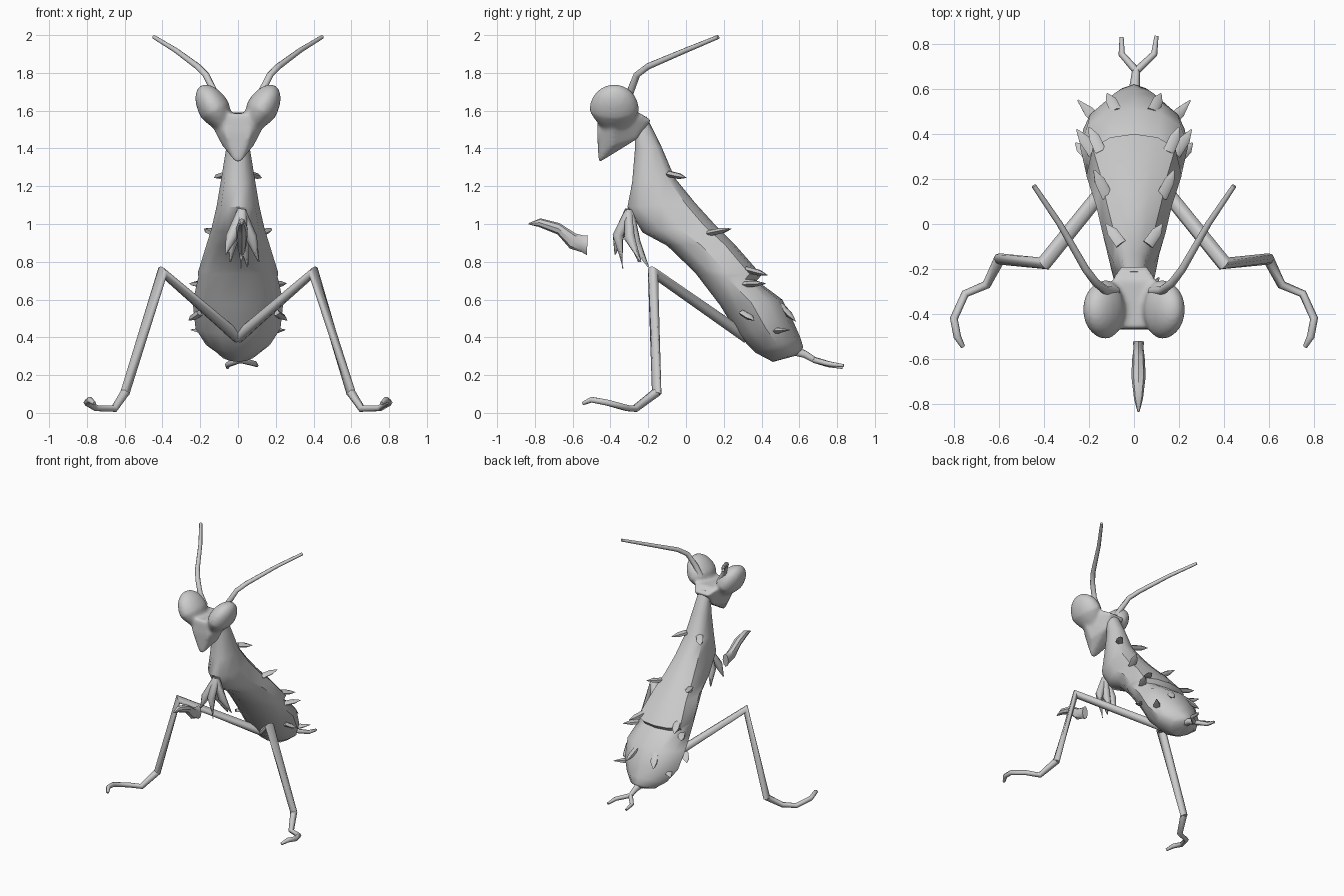
import bpy, bmesh, math
from mathutils import Vector, Matrix

cube = bpy.data.objects.get("Cube")
if cube:
    bpy.data.objects.remove(cube, do_unlink=True)

grey = bpy.data.materials.new("plain grey")
grey.use_nodes = True
COLOUR = (0.6, 0.6, 0.6, 1)
grey.diffuse_color = COLOUR
grey.node_tree.nodes["Principled BSDF"].inputs["Base Color"].default_value = COLOUR


def finish(name, bm, angle=40):
    bmesh.ops.recalc_face_normals(bm, faces=bm.faces)
    mesh = bpy.data.meshes.new(name)
    bm.to_mesh(mesh)
    bm.free()
    mesh.materials.append(grey)
    obj = bpy.data.objects.new(name, mesh)
    bpy.context.collection.objects.link(obj)
    bpy.ops.object.select_all(action='DESELECT')
    obj.select_set(True)
    bpy.context.view_layer.objects.active = obj
    bpy.ops.object.shade_smooth_by_angle(angle=math.radians(angle))
    return obj


def skin_rings(bm, rings):
    n = len(rings[0])
    for a, b in zip(rings, rings[1:]):
        for i in range(n):
            bm.faces.new((a[i], a[(i + 1) % n], b[(i + 1) % n], b[i]))
    bm.faces.new(rings[0])
    bm.faces.new(rings[-1])


def loft(name, sections, sides=12, x=0, keel=0, flat_front_above=9):
    """Rings from a front point to a back point, with half width and back power
    (below 1 gives a flat back, above 1 a ridged one); keel narrows the front."""
    bm, rings = bmesh.new(), []
    for fy, fz, by, bz, w, power in sections:
        front, back = Vector((x, fy, fz)), Vector((x, by, bz))
        front_power = .6 if fz > flat_front_above else 1
        ring = []
        for i in range(sides):
            t = 2 * math.pi * i / sides
            c, s = math.cos(t), math.sin(t)
            width = w * s * (1 + keel * min(c, 0))
            c = math.copysign(abs(c) ** (power if c > 0 else front_power), c)
            p = (front + back) / 2 + (back - front) / 2 * c
            ring.append(bm.verts.new(p + Vector((width, 0, 0))))
        rings.append(ring)
    skin_rings(bm, rings)
    return finish(name, bm)


def tube(name, points, radii, sides=6, flat=1):
    """Tapered tube along a path, mitred at its bends."""
    bm, rings = bmesh.new(), []
    pts = [Vector(p) for p in points]
    for i, p in enumerate(pts):
        d = (pts[min(i + 1, len(pts) - 1)] - pts[max(i - 1, 0)]).normalized()
        u = d.cross(Vector((0, 0, 1))).normalized()
        v = u.cross(d)
        ring = []
        for k in range(sides):
            t = 2 * math.pi * k / sides
            ring.append(bm.verts.new(p + radii[i] * (u * math.cos(t) + v * flat * math.sin(t))))
        rings.append(ring)
    skin_rings(bm, rings)
    return finish(name, bm, 62)


def pair(name, points, radii, **kw):
    for side, s in (("left", 1), ("right", -1)):
        tube(f"{side}_{name}", [(x * s, y, z) for x, y, z in points], radii, **kw)


# Body: neck, thorax and abdomen, with a step behind the flat back shield
loft("body", [
    (-.27, 1.52, -.21, 1.57, .045, .8),
    (-.27, 1.40, -.13, 1.41, .062, .7),
    (-.285, 1.22, -.06, 1.245, .09, .6),
    (-.31, 1.09, .05, 1.11, .112, .5),
    (-.23, .955, .15, 1.0, .14, .5),
    (-.10, .885, .26, .89, .168, .5),
    (.03, .76, .40, .73, .212, .6),
    (.05, .74, .375, .70, .21, .7),
    (.18, .57, .51, .60, .24, .9),
    (.275, .415, .57, .48, .225, 1.2),
    (.365, .32, .605, .40, .17, 1.5),
    (.46, .27, .62, .35, .10, 1.5),
    (.59, .305, .615, .335, .02, 1),
], keel=.15, flat_front_above=1)

# Head: wedge and two tilted drop-shaped eyes, blended into one skin
bm = bmesh.new()
wedge = []
for x, y, z in [(.06, -.465, 1.585), (.07, -.47, 1.48), (.015, -.462, 1.325), (.15, -.385, 1.54),
                (.085, -.385, 1.415), (.10, -.25, 1.59), (.06, -.185, 1.55), (.05, -.26, 1.45)]:
    for s in (1, -1):
        wedge.append(bm.verts.new((x * s, y, z)))
bmesh.ops.convex_hull(bm, input=wedge)
for s in (1, -1):
    eye = bmesh.ops.create_uvsphere(bm, u_segments=20, v_segments=12, radius=1)["verts"]
    tilt = Matrix.Translation((.122 * s, -.38, 1.603)) @ Matrix.Rotation(s * math.radians(30), 4, 'Y')
    for v in eye:
        k = 1 + 0.45 * min(v.co.z, 0)
        v.co = tilt @ Vector((v.co.x * .084 * k, v.co.y * .132 * k, v.co.z * .15))
head = finish("head", bm, 60)
blend = head.modifiers.new("blend", 'REMESH')
blend.mode = 'VOXEL'
blend.voxel_size = .012
blend.use_smooth_shade = True
soften = head.modifiers.new("soften", 'SMOOTH')
soften.factor = .5
soften.iterations = 6

# Antennae
pair("antenna", [(.08, -.30, 1.62), (.125, -.295, 1.70), (.17, -.26, 1.79), (.215, -.20, 1.835),
                 (.33, 0, 1.92), (.445, .17, 1.99)],
     [.022, .02, .018, .017, .014, .011], sides=8)

# Rear legs and feet
pair("leg", [(0, .32, .40), (.40, -.175, .745), (.60, -.155, .10)], [.032, .034, .025], sides=8)
pair("foot", [(.597, -.155, .11), (.655, -.27, .022), (.75, -.31, .025), (.80, -.42, .055),
              (.785, -.50, .07), (.76, -.545, .05)],
     [.025, .02, .018, .018, .017, .01])

# Forked tail
tube("tail_stem", [(0, .57, .33), (.005, .63, .31), (.01, .69, .275)], [.03, .022, .017])
tube("left_tail_prong", [(.01, .68, .28), (.09, .755, .26), (.10, .835, .25)], [.017, .015, .009])
tube("right_tail_prong", [(.01, .68, .28), (-.055, .755, .255), (-.055, .83, .24)], [.017, .015, .009])

# Thorns along the back and abdomen
thorns = [((.06, -.09, 1.265), (.125, .0, 1.245)),
          ((.12, .12, .95), (.178, .24, .975)),
          ((.15, .32, .76), (.20, .43, .73)),
          ((.18, .31, .68), (.255, .42, .685)),
          ((.13, .42, .43), (.25, .55, .44)),
          ((.08, .50, .57), (.12, .58, .485)),
          ((.20, .30, .53), (.26, .36, .49))]
for i, (a, b) in enumerate(thorns):
    a, b = Vector(a), Vector(b)
    pair(f"thorn_{i + 1}", [a, a.lerp(b, .6), b], [.028, .026, .003], sides=5, flat=.6)

# Cluster of claws hanging from the chest
claws = [((.02, -.36, .94), (.015, -.335, .765)),
         ((-.035, -.36, .93), (-.065, -.375, .84)),
         ((.07, -.30, .93), (.11, -.24, .80)),
         ((.03, -.27, .90), (.05, -.20, .775)),
         ((-.03, -.28, .92), (-.04, -.25, .80))]
for i, (mid, tip) in enumerate(claws):
    tube(f"claw_{i + 1}", [(.02, -.30, 1.07), mid, tip], [.025, .031, .004])

# Detached leaf-shaped forearm in front of the chest
loft("forearm", [
    (-.835, .998, -.832, 1.005, .005, 1),
    (-.78, .985, -.77, 1.03, .02, 1),
    (-.68, .945, -.67, 1.005, .032, 1),
    (-.615, .87, -.585, .95, .028, 1),
    (-.55, .85, -.545, .94, .022, 1),
    (-.525, .835, -.52, .94, .025, 1),
], sides=8, x=.02)
